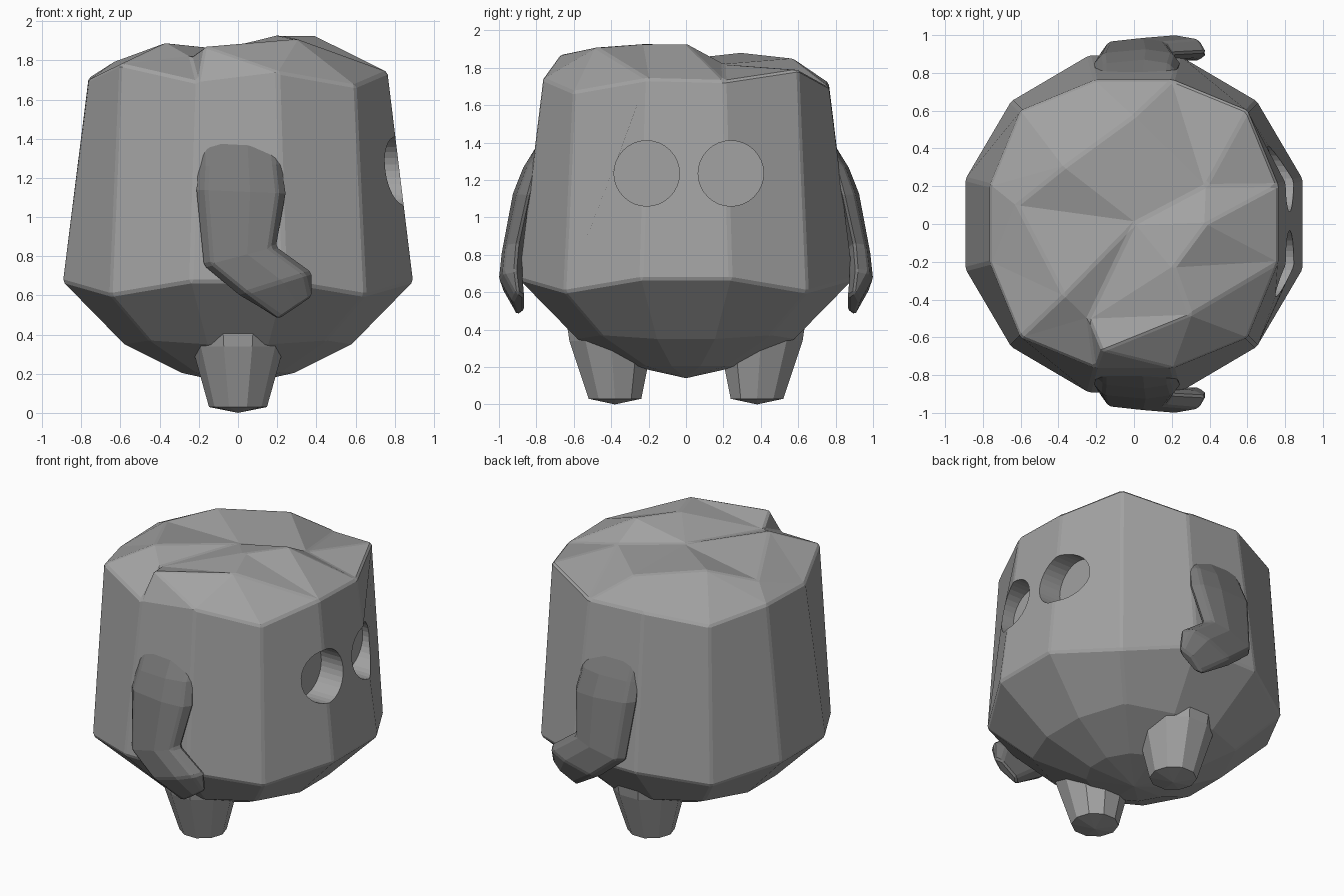
import bpy, bmesh, math
from mathutils import Vector
from mathutils.geometry import delaunay_2d_cdt

cube = bpy.data.objects.get("Cube")
if cube:
    bpy.data.objects.remove(cube, do_unlink=True)


def material(name, value):
    m = bpy.data.materials.new(name)
    m.use_nodes = True
    color = (value, value, value, 1)
    m.diffuse_color = color
    m.node_tree.nodes["Principled BSDF"].inputs["Base Color"].default_value = color
    return m


stone = material("stone grey", 0.36)
dark_stone = material("dark stone grey", 0.19)


def finish(bm, name, mat, bevel=0.0):
    bmesh.ops.recalc_face_normals(bm, faces=bm.faces)
    me = bpy.data.meshes.new(name)
    bm.to_mesh(me)
    bm.free()
    ob = bpy.data.objects.new(name, me)
    bpy.context.collection.objects.link(ob)
    me.materials.append(mat)
    if bevel:
        mod = ob.modifiers.new("soft_edges", "BEVEL")
        mod.width = bevel
        mod.segments = 1
        mod.limit_method = "ANGLE"
        mod.angle_limit = math.radians(25)
    return ob


def bridge(bm, a, b):
    n = len(a)
    for i in range(n):
        bm.faces.new((a[i], a[(i + 1) % n], b[(i + 1) % n], b[i]))


# Body: twelve-sided shell, rugged cap and rounded belly
def ring(bm, corner, flat, heights):
    verts = []
    for i in range(12):
        a = math.radians(15 + 30 * i)
        r = corner if i % 3 == 1 else flat
        verts.append(bm.verts.new((r * math.cos(a), r * math.sin(a), heights[i])))
    return verts


bm = bmesh.new()
rim = ring(bm, 0.85, 0.79, (1.73, 1.79, 1.70, 1.72, 1.67, 1.71,
                            1.70, 1.78, 1.69, 1.74, 1.67, 1.74))
waist = ring(bm, 0.92, 0.925, (0.67, 0.60, 0.67) * 4)
belly = ring(bm, 0.64, 0.60, (0.35, 0.37, 0.35) * 4)
under = ring(bm, 0.30, 0.30, (0.205,) * 12)
for a, b in ((rim, waist), (waist, belly), (belly, under)):
    bridge(bm, a, b)
base = bm.verts.new((0, 0, 0.14))
for i in range(12):
    bm.faces.new((under[i], under[(i + 1) % 12], base))

# Rugged cap
peaks = [(0, 0, 1.85), (0, 0.57, 1.85), (-0.37, 0.3, 1.88), (-0.62, 0.1, 1.8),
         (0.38, 0, 1.93), (0.38, 0.2, 1.82), (0.21, -0.23, 1.93),
         (0.3, -0.48, 1.91), (-0.17, -0.67, 1.87), (-0.37, -0.38, 1.89),
         (-0.24, -0.5, 1.82)]
cap = rim + [bm.verts.new(p) for p in peaks]
result = delaunay_2d_cdt([v.co.to_2d() for v in cap], [],
                         [list(range(12))], 1, 1e-5)
for face in result[2]:
    bm.faces.new([cap[result[3][i][0]] for i in face])
body = finish(bm, "body", stone, 0.012)

# Eye sockets cut into the front of the body
for side, y in (("right", -0.21), ("left", 0.24)):
    bm = bmesh.new()
    rings = []
    for x, r in ((0.66, 0.175), (1.1, 0.175)):
        rings.append([bm.verts.new((x, y + r * math.cos(t), 1.235 + r * math.sin(t)))
                      for t in (math.tau * i / 32 for i in range(32))])
        bm.faces.new(rings[-1])
    bridge(bm, *rings)
    cutter = finish(bm, side + "_eye_cutter", stone)
    cutter.hide_render = True
    cutter.hide_set(True)
    cut = body.modifiers.new(side + "_eye_socket", "BOOLEAN")
    cut.object = cutter
    cut.operation = "DIFFERENCE"
    cut.solver = "EXACT"

# Apply the cuts so the cutters can go
bpy.context.view_layer.update()
evaluated = body.evaluated_get(bpy.context.evaluated_depsgraph_get())
carved = bpy.data.meshes.new_from_object(evaluated)
body.modifiers.clear()
body.data = carved
for side in ("right", "left"):
    bpy.data.objects.remove(bpy.data.objects[side + "_eye_cutter"], do_unlink=True)

# Arms: flat bent slabs, each station is back edge, front edge, edge y, outer y
stations = [((-0.21, 1.44), (0.22, 1.36), 0.74, 0.79),
            ((-0.21, 1.26), (0.23, 1.27), 0.80, 0.87),
            ((-0.22, 1.14), (0.25, 1.12), 0.84, 0.925),
            ((-0.18, 0.75), (0.20, 0.85), 0.90, 0.985),
            ((0.0, 0.60), (0.38, 0.72), 0.91, 1.0),
            ((0.20, 0.475), (0.385, 0.60), 0.90, 0.93)]
for side, s in (("right", -1), ("left", 1)):
    bm = bmesh.new()
    loops = []
    for back, front, edge, outer in stations:
        b, f = Vector(back), Vector(front)
        section = ((0, edge), (0.12, outer - 0.02), (0.6, outer), (0.9, outer - 0.02),
                   (1, edge), (0.8, edge - 0.035), (0.2, edge - 0.035))
        loop = []
        for t, y in section:
            p = b.lerp(f, t)
            loop.append(bm.verts.new((p.x, s * y, p.y)))
        loops.append(loop)
    for a, b in zip(loops, loops[1:]):
        bridge(bm, a, b)
    bm.faces.new(loops[0])
    bm.faces.new(loops[-1])
    finish(bm, side + "_arm", dark_stone, 0.012)

# Legs: tapered stubs with a slightly domed sole
for side, s in (("right", -1), ("left", 1)):
    bm = bmesh.new()
    loops = []
    for z, r, y in ((0.5, 0.26, 0.40), (0.34, 0.235, 0.40), (0.03, 0.148, 0.38)):
        loops.append([bm.verts.new((r * math.cos(t), s * y + r * math.sin(t), z))
                      for t in (math.tau * i / 10 for i in range(10))])
    for a, b in zip(loops, loops[1:]):
        bridge(bm, a, b)
    bm.faces.new(loops[0])
    sole = bm.verts.new((0, s * 0.38, 0))
    for i in range(10):
        bm.faces.new((loops[-1][i], loops[-1][(i + 1) % 10], sole))
    finish(bm, side + "_leg", stone)
